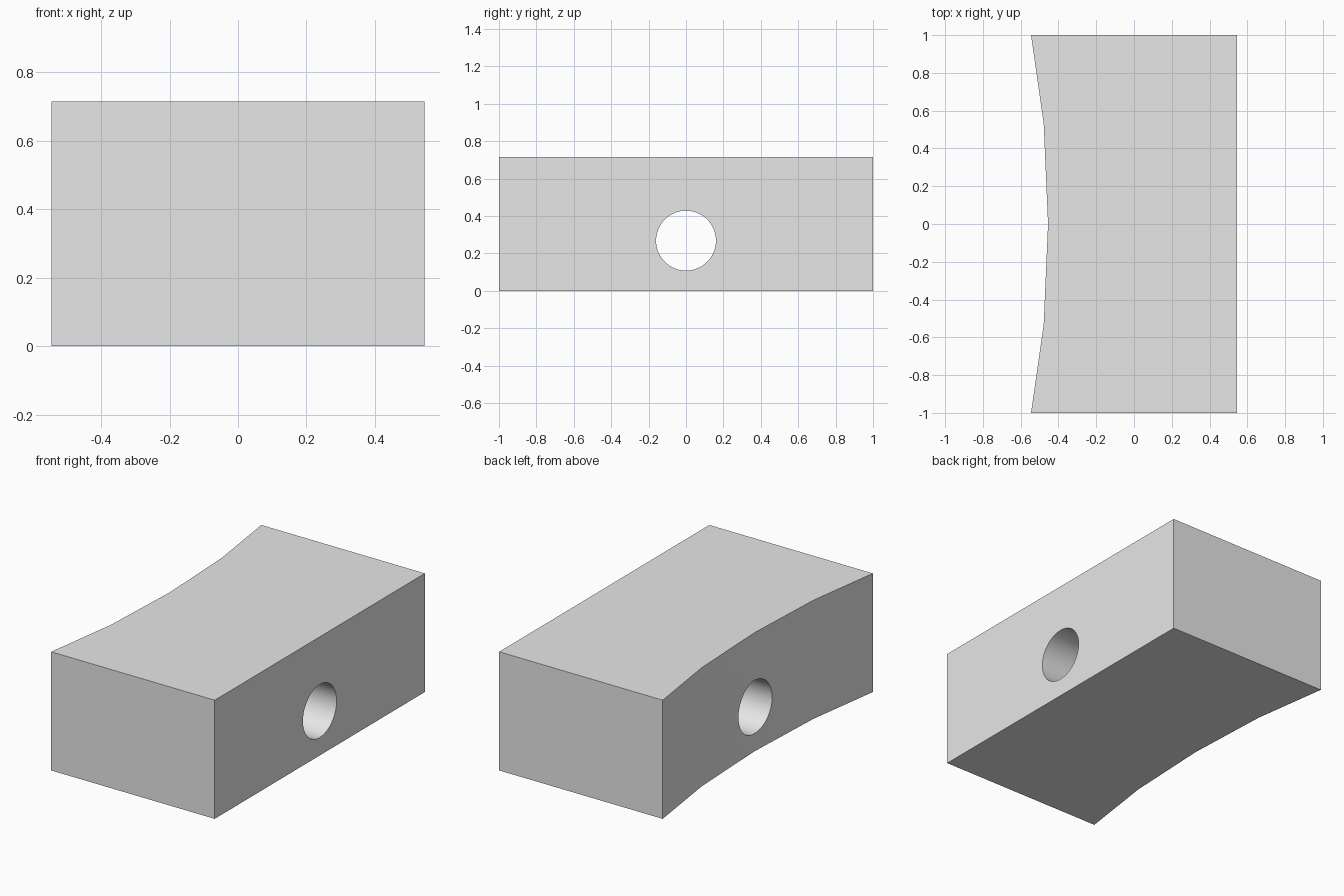
import bpy
import bmesh
import math
from mathutils import Matrix, Vector

default = bpy.data.objects.get("Cube")
if default:
    bpy.data.objects.remove(default, do_unlink=True)

HEIGHT = 0.715
HALF_WIDTH = 0.545
HOLE_RADIUS, HOLE_Z = 0.16, 0.268

# Plain grey material
grey = bpy.data.materials.new("light grey")
grey.use_nodes = True
colour = (0.8, 0.8, 0.8, 1)
grey.diffuse_color = colour
grey.node_tree.nodes["Principled BSDF"].inputs["Base Color"].default_value = colour


def add_object(name, bm):
    bmesh.ops.recalc_face_normals(bm, faces=bm.faces)
    mesh = bpy.data.meshes.new(name)
    bm.to_mesh(mesh)
    bm.free()
    mesh.materials.append(grey)
    obj = bpy.data.objects.new(name, mesh)
    bpy.context.collection.objects.link(obj)
    return obj


# Block: extruded plan outline with one concave faceted side
half_curve = [(-HALF_WIDTH, 1), (-0.478, 0.53), (-0.455, 0)]
curve = half_curve + [(x, -y) for x, y in reversed(half_curve[:-1])]
outline = curve + [(HALF_WIDTH, -1), (HALF_WIDTH, 1)]
bm = bmesh.new()
base = bm.faces.new([bm.verts.new((x, y, 0)) for x, y in outline])
top = bmesh.ops.extrude_face_region(bm, geom=[base])["geom"]
bmesh.ops.translate(bm, vec=Vector((0, 0, HEIGHT)),
                    verts=[g for g in top if isinstance(g, bmesh.types.BMVert)])
block = add_object("block", bm)

# Round through hole along x
bm = bmesh.new()
bmesh.ops.create_cone(bm, cap_ends=True, segments=64, radius1=HOLE_RADIUS,
                      radius2=HOLE_RADIUS, depth=2,
                      matrix=Matrix.Translation((0, 0, HOLE_Z))
                      @ Matrix.Rotation(math.pi / 2, 4, "Y"))
cutter = add_object("hole_cutter", bm)

cut = block.modifiers.new("hole", "BOOLEAN")
cut.operation = "DIFFERENCE"
cut.solver = "EXACT"
cut.object = cutter

# Apply the cut, then smooth the hole and concave side
bpy.ops.object.select_all(action="DESELECT")
block.select_set(True)
bpy.context.view_layer.objects.active = block
bpy.ops.object.modifier_apply(modifier=cut.name)
bpy.data.objects.remove(cutter, do_unlink=True)
bpy.ops.object.shade_smooth_by_angle(angle=math.radians(30))
